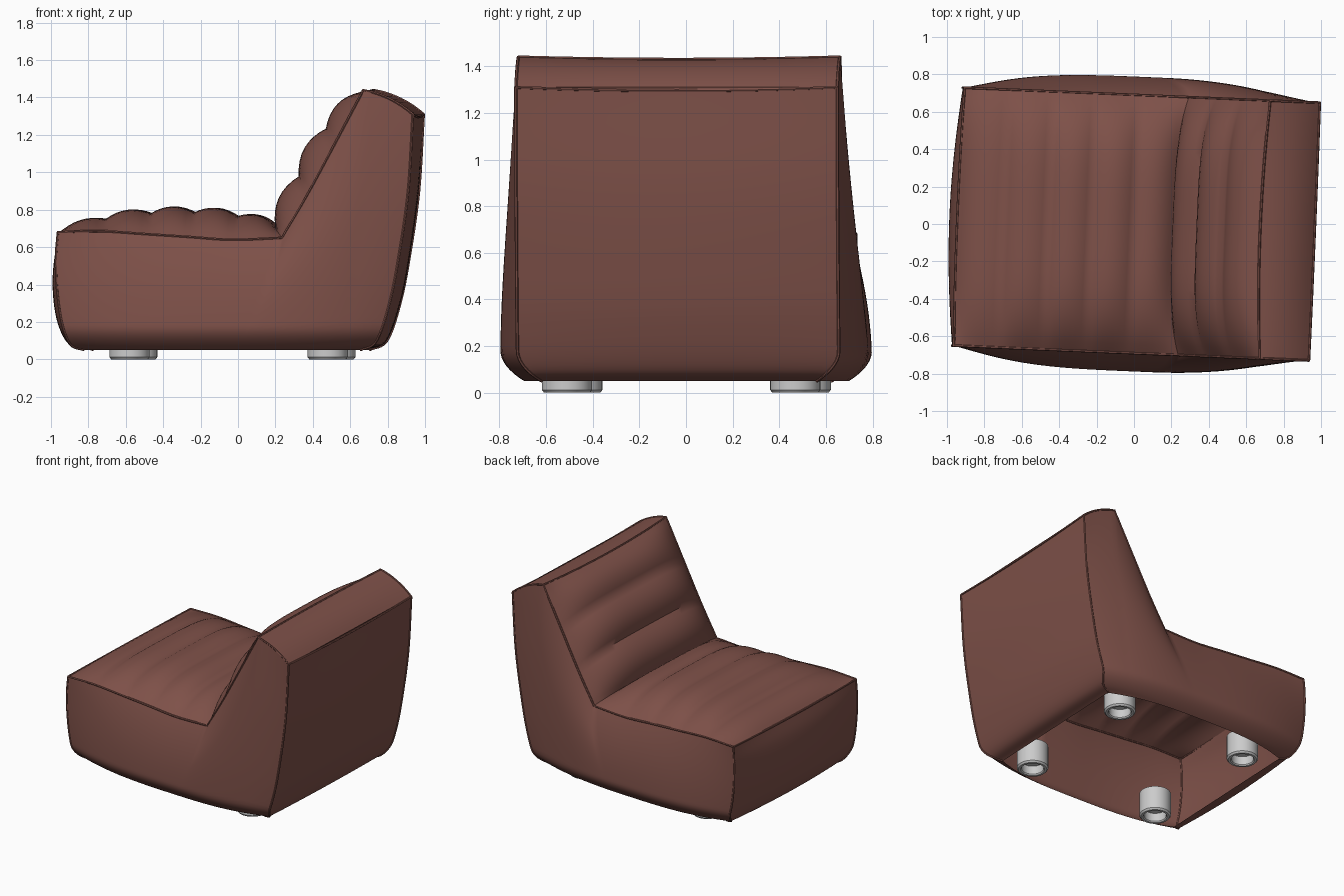
import bpy, bmesh, math
from mathutils import Matrix, Vector

cube = bpy.data.objects.get("Cube")
if cube:
    bpy.data.objects.remove(cube)

HALF = 0.69                                   # half width at the seams
TURN = Matrix.Rotation(math.radians(-2.4), 4, 'Z')


def material(name, colour):
    m = bpy.data.materials.new(name)
    m.use_nodes = True
    m.diffuse_color = (*colour, 1)
    m.node_tree.nodes["Principled BSDF"].inputs["Base Color"].default_value = (*colour, 1)
    return m


leather = material("brown leather", (0.21, 0.082, 0.066))
metal = material("grey metal", (0.6, 0.6, 0.6))


def finish(name, bm, mat, angle=50):
    mesh = bpy.data.meshes.new(name)
    bm.to_mesh(mesh)
    bm.free()
    mesh.transform(TURN)
    mesh.materials.append(mat)
    ob = bpy.data.objects.new(name, mesh)
    bpy.context.collection.objects.link(ob)
    bpy.ops.object.select_all(action='DESELECT')
    ob.select_set(True)
    bpy.context.view_layer.objects.active = ob
    bpy.ops.object.shade_smooth_by_angle(angle=math.radians(angle))
    return ob


def smooth(pts, n):
    """Sample a smooth curve through the points, n steps per span."""
    p = [Vector(q) for q in pts]
    p = [2 * p[0] - p[1]] + p + [2 * p[-1] - p[-2]]
    out = []
    for i in range(1, len(p) - 2):
        a, b, c, d = p[i - 1:i + 3]
        for k in range(n):
            t = k / n
            out.append(0.5 * (2 * b + (c - a) * t + (2 * a - 5 * b + 4 * c - d) * t * t
                              + (3 * b - a - 3 * c + d) * t ** 3))
    return out + [p[-2]]


def scallops(pts, n, bulge):
    """Row of padded arcs between the given notches."""
    p = [Vector(q) for q in pts]
    out = []
    for a, b in zip(p, p[1:]):
        d = (b - a).normalized()
        for k in range(n):
            t = k / n
            out.append(a.lerp(b, t) + Vector((-d.y, d.x)) * bulge * (1 - (2 * t - 1) ** 2))
    return out + [p[-1]]


def half_width(z):
    return HALF - 0.1 * max(0, 1 - (z - 0.05) / 0.13) ** 2


def surface(name, rows, flip=False):
    bm = bmesh.new()
    vs = [[bm.verts.new(p) for p in row] for row in rows]
    for r, s in zip(vs, vs[1:]):
        for j in range(len(r) - 1):
            f = (r[j], r[j + 1], s[j + 1], s[j])
            bm.faces.new(f[::-1] if flip else f)
    return finish(name, bm, leather)


def panel(name, seam, middle, power=4, steps=28):
    """Panel running across the chair, padded from seam line to middle line."""
    rows = []
    for a, b in zip(seam, middle):
        row = []
        for j in range(steps + 1):
            v = 2 * j / steps - 1
            p = a.lerp(b, 1 - abs(v) ** power)
            row.append((p.x, v * half_width(a.y), p.y))
        rows.append(row)
    return surface(name, rows, flip=True)


N = 8
# Seam lines in side elevation
front = smooth([(-0.80, 0.05), (-0.87, 0.08), (-0.915, 0.2), (-0.94, 0.38), (-0.945, 0.55), (-0.935, 0.68)], N)
rear = smooth([(0.68, 0.05), (0.77, 0.1), (0.84, 0.3), (0.89, 0.55), (0.94, 0.9), (0.965, 1.31)], N)
seat = smooth([(-0.935, 0.68), (-0.70, 0.685), (-0.46, 0.67), (-0.23, 0.655), (0, 0.64), (0.265, 0.65)], N)
rest = smooth([(0.265, 0.65), (0.4, 0.88), (0.54, 1.14), (0.70, 1.44)], N)
crown = scallops([(0.70, 1.44), (0.965, 1.31)], N, 0.02)

# Panels across the chair
panel("front_panel", front, [p - Vector((0.05 * math.sin(math.pi * i / 40), 0)) for i, p in enumerate(front)], 2)
panel("seat_cushion", seat, scallops(
    [(-0.945, 0.675), (-0.70, 0.75), (-0.46, 0.78), (-0.23, 0.785), (0, 0.765), (0.21, 0.71)], N, 0.035))
panel("back_cushion", rest, scallops([(0.21, 0.71), (0.335, 0.98), (0.48, 1.235), (0.675, 1.43)], N, 0.05))
panel("crown_panel", crown, scallops([(0.675, 1.43), (0.97, 1.29)], N, 0.035), 2)
panel("rear_panel", rear, [p + Vector((0.02 * math.sin(math.pi * i / 40), 0)) for i, p in enumerate(rear)], 2)


# Side panels: blended between the four seam lines and bulged outward
def side_rows(sign):
    top = seat + rest[1:] + crown[1:]
    rows = []
    for i, tp in enumerate(top):
        s = i / (len(top) - 1)
        base = front[0].lerp(rear[0], s)
        row = []
        for f, r in zip(front, rear):
            wf = (f.y - front[0].y) / (front[-1].y - front[0].y)
            wr = (r.y - rear[0].y) / (rear[-1].y - rear[0].y)
            w = (1 - s) * wf + s * wr
            p = base.lerp(tp, w)
            x = (p.x + (1 - s) * (f.x - front[0].lerp(front[-1], wf).x)
                 + s * (r.x - rear[0].lerp(rear[-1], wr).x))
            puff = 0.1 * (1 - abs(2 * s - 1) ** 3) * (1 - min(1, max(0, w)) ** 2.5)
            row.append((x, sign * (half_width(p.y) + puff), p.y))
        rows.append(row)
    return rows


for side, sign in (("left", 1), ("right", -1)):
    surface(side + "_side_panel", side_rows(sign), flip=sign > 0)


# Piping along the seams
def piping(name, pts, radius=0.007, sides=6):
    bm = bmesh.new()
    rings = []
    pts = [Vector(p) for p in pts]
    for i, p in enumerate(pts):
        d = (pts[min(i + 1, len(pts) - 1)] - pts[max(i - 1, 0)]).normalized()
        u = d.cross(Vector((0.3, 0.4, 0.2))).normalized()
        w = d.cross(u)
        rings.append([bm.verts.new(p + radius * (u * math.cos(a) + w * math.sin(a)))
                      for a in (2 * math.pi * k / sides for k in range(sides))])
    for a, b in zip(rings, rings[1:]):
        for k in range(sides):
            bm.faces.new((a[k], a[(k + 1) % sides], b[(k + 1) % sides], b[k]))
    bm.faces.new(rings[0][::-1])
    bm.faces.new(rings[-1])
    finish(name, bm, leather)


for side, sign in (("left", 1), ("right", -1)):
    for part, line in (("front", front), ("rear", rear), ("top", seat + rest[1:] + crown[1:])):
        piping(f"{side}_{part}_piping", [(p.x, sign * half_width(p.y), p.y) for p in line])

for part, edge, mid in (("front", seat[0], (-0.945, 0.675)), ("crown", rest[-1], (0.675, 1.43)),
                        ("rear", rear[-1], (0.967, 1.295))):
    pts = []
    for j in range(21):
        v = j / 10 - 1
        p = edge.lerp(Vector(mid), 1 - v * v)
        pts.append((p.x, v * HALF, p.y))
    piping(part + "_cross_piping", pts)


# Feet: short cups with a recessed underside, turned from a profile
def foot(name, x, y, sides=32):
    profile = [(0, 0.18), (0.108, 0.18), (0.108, 0.012), (0.098, 0), (0.082, 0), (0.076, 0.008),
               (0.076, 0.07), (0, 0.07)]
    bm = bmesh.new()
    vs = [bm.verts.new((r, 0, z)) for r, z in profile]
    es = [bm.edges.new(e) for e in zip(vs, vs[1:])]
    bmesh.ops.spin(bm, geom=vs + es, axis=(0, 0, 1), cent=(0, 0, 0), angle=2 * math.pi, steps=sides)
    bmesh.ops.remove_doubles(bm, verts=bm.verts, dist=0.0005)
    bmesh.ops.recalc_face_normals(bm, faces=bm.faces)
    bmesh.ops.translate(bm, verts=bm.verts, vec=(x, y, 0))
    finish(name, bm, metal, 35)


for end, x in (("front", -0.56), ("rear", 0.50)):
    for side, sign in (("left", 1), ("right", -1)):
        foot(f"{end}_{side}_foot", x, sign * 0.49)
